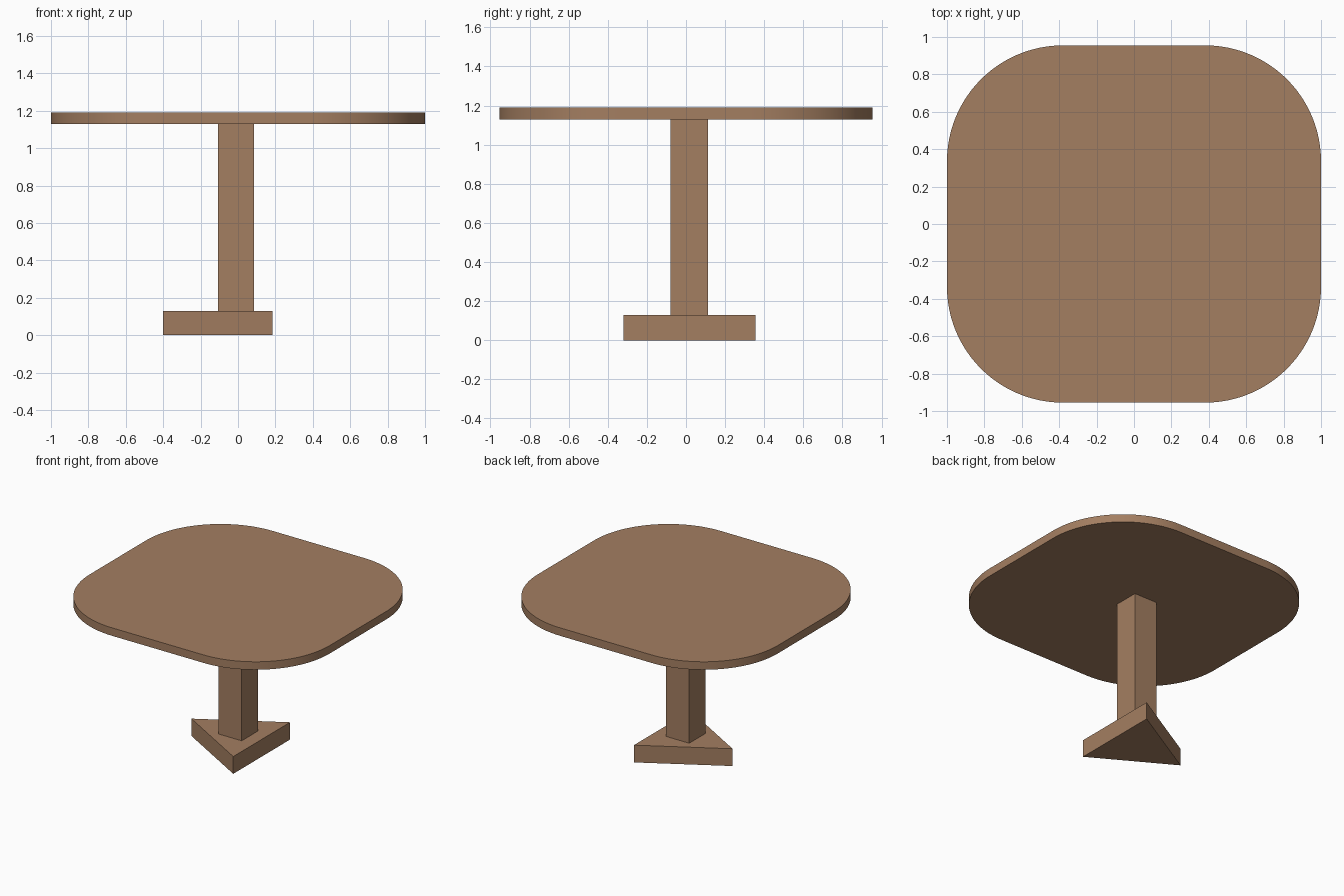
import bpy, bmesh
from math import cos, sin, pi

if "Cube" in bpy.data.objects:
    bpy.data.objects.remove(bpy.data.objects["Cube"])

wood = bpy.data.materials.new("wood")
wood.diffuse_color = (0.37, 0.21, 0.12, 1)
wood.use_nodes = True
wood.node_tree.nodes["Principled BSDF"].inputs["Base Color"].default_value = wood.diffuse_color


def prism(name, outline, z0, z1):
    """Extrude a counter-clockwise outline from z0 to z1."""
    bm = bmesh.new()
    face = bm.faces.new([bm.verts.new((x, y, z0)) for x, y in outline])
    ext = bmesh.ops.extrude_face_region(bm, geom=[face], use_keep_orig=True)
    top = [v for v in ext["geom"] if isinstance(v, bmesh.types.BMVert)]
    bmesh.ops.translate(bm, verts=top, vec=(0, 0, z1 - z0))
    bmesh.ops.recalc_face_normals(bm, faces=bm.faces)
    mesh = bpy.data.meshes.new(name)
    bm.to_mesh(mesh)
    bm.free()
    mesh.materials.append(wood)
    ob = bpy.data.objects.new(name, mesh)
    bpy.context.collection.objects.link(ob)
    return ob


def ngon(sides, radius, turn):
    return [(CX + radius * cos(turn + 2 * pi * i / sides),
             CY + radius * sin(turn + 2 * pi * i / sides)) for i in range(sides)]


def rounded_rect(hx, hy, r, steps):
    pts = []
    for q, (sx, sy) in enumerate([(1, 1), (-1, 1), (-1, -1), (1, -1)]):
        for i in range(steps + 1):
            a = (q + i / steps) * pi / 2
            pts.append((sx * (hx - r) + r * cos(a), sy * (hy - r) + r * sin(a)))
    return pts


# pedestal centre sits slightly off the table top centre
CX, CY = -0.01, 0.017

# triangular foot, square column
prism("base", ngon(3, 0.39, pi), 0.0, 0.13)
prism("column", ngon(4, 0.0965 * 2 ** 0.5, pi / 4), 0.13, 1.13)

# rounded table top
table_top = prism("table_top", rounded_rect(1.0, 0.955, 0.62, 24), 1.13, 1.19)
bpy.context.view_layer.objects.active = table_top
table_top.select_set(True)
bpy.ops.object.shade_smooth_by_angle(angle=pi / 6)
